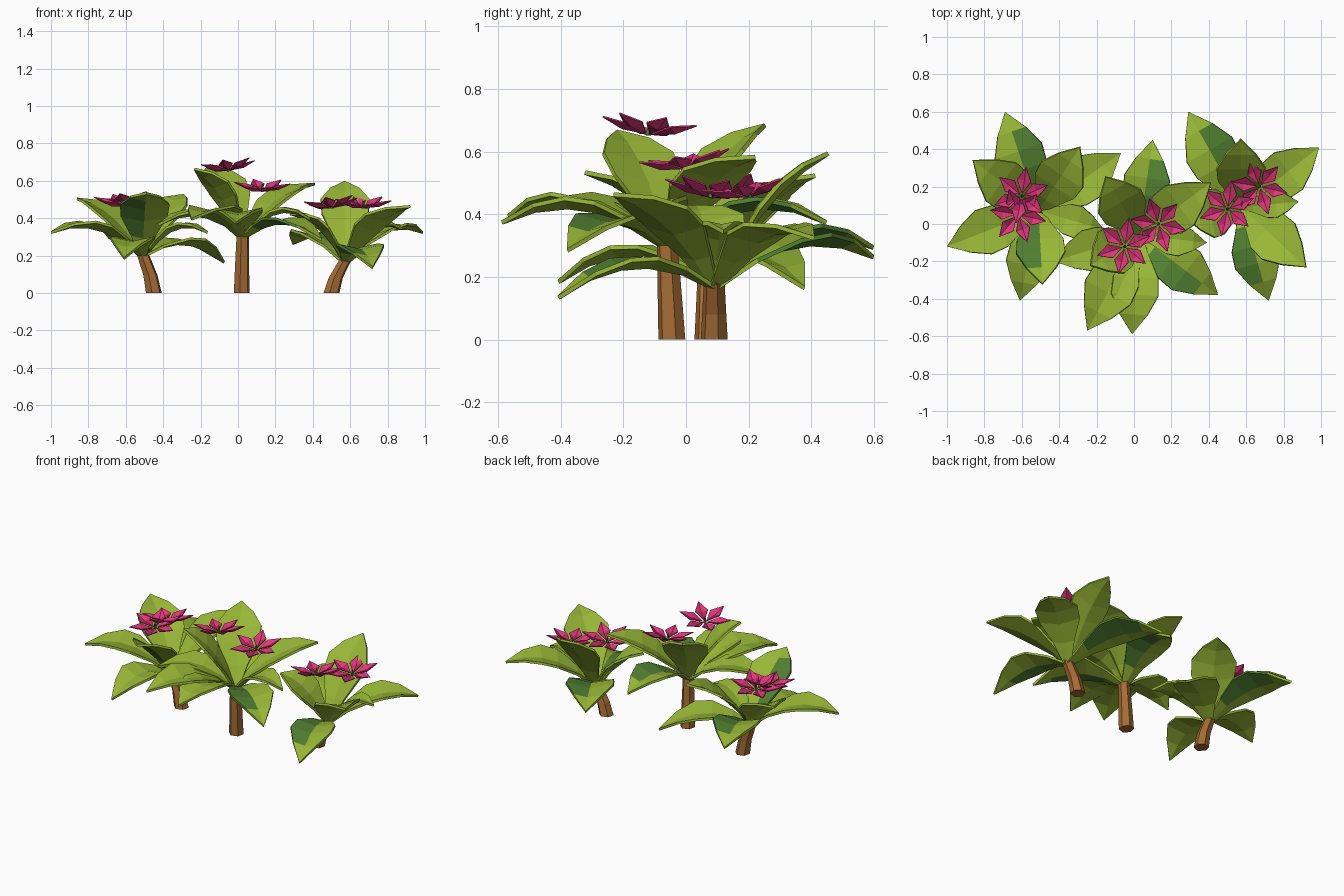
import bpy, bmesh, math
from mathutils import Vector

if "Cube" in bpy.data.objects:
    bpy.data.objects.remove(bpy.data.objects["Cube"])


def material(name, r, g, b):
    m = bpy.data.materials.new(name)
    m.diffuse_color = (r, g, b, 1)
    m.use_nodes = True
    m.node_tree.nodes["Principled BSDF"].inputs["Base Color"].default_value = m.diffuse_color
    return m


LIGHT = material("light_green", 0.31, 0.47, 0.037)
DARK = material("deep_green", 0.085, 0.22, 0.032)
PINK = material("pink", 0.74, 0.038, 0.20)
ROSE = material("dark_pink", 0.50, 0.022, 0.13)
BROWN = material("bark_brown", 0.38, 0.15, 0.035)


def make_object(name, bm, mats, thickness=0):
    if not thickness:
        bmesh.ops.recalc_face_normals(bm, faces=bm.faces)
    me = bpy.data.meshes.new(name)
    bm.to_mesh(me)
    bm.free()
    for m in mats:
        me.materials.append(m)
    ob = bpy.data.objects.new(name, me)
    bpy.context.collection.objects.link(ob)
    if thickness:
        s = ob.modifiers.new("thickness", 'SOLIDIFY')
        s.thickness = thickness
        s.offset = -1


# Six-sided trunk that starts upright and then leans to the crown
def trunk(name, base, top):
    bm = bmesh.new()
    rings = []
    for t in (0, 0.45, 1):
        p = base.lerp(top, t)
        p -= (top - base) * Vector((1, 1, 0)).length * 0
        p.x -= (top.x - base.x) * 0.6 * t * (1 - t)
        r = 0.044 - 0.01 * t
        rings.append([bm.verts.new(p + Vector((r * math.cos(a * math.tau / 6 + 0.3),
                                               r * math.sin(a * math.tau / 6 + 0.3), 0)))
                      for a in range(6)])
    for lo, hi in zip(rings, rings[1:]):
        for i in range(6):
            j = (i + 1) % 6
            bm.faces.new((lo[i], lo[j], hi[j], hi[i]))
    bm.faces.new(rings[0][::-1])
    bm.faces.new(rings[-1])
    make_object(name, bm, [BROWN])


# Arching pointed leaf, folded along its midrib; one half can be deep green
def leaf(name, crown, tip, half_dark):
    flat = Vector((tip.x - crown.x, tip.y - crown.y, 0))
    side = Vector((-flat.y, flat.x, 0)).normalized()
    upright = tip.z - crown.z > 0.2
    ctrl = crown + flat * (0.42 if upright else 0.5)
    ctrl.z = (crown.z + tip.z) / 2 + (0.10 if upright else 0.17)
    half = 0.13 if upright else 0.235 * flat.length
    bm = bmesh.new()
    rows = []
    for t, w in ((0, 0.16), (0.2, 0.5), (0.42, 0.95), (0.6, 1.0), (0.8, 0.6)):
        p = crown * (1 - t) ** 2 + ctrl * (2 * t * (1 - t)) + tip * t * t
        lift = Vector((0, 0, 0.22 * half * w))
        out = side * half * w
        rows.append([bm.verts.new(q) for q in (p + out + lift, p, p - out + lift)])
    end = bm.verts.new(tip)
    for i, (a, b) in enumerate(zip(rows, rows[1:])):
        for k in (0, 1):
            f = bm.faces.new((a[k + 1], b[k + 1], b[k], a[k]))
            f.material_index = int(half_dark and k == 1 and i > 0)
    for k in (0, 1):
        bm.faces.new((rows[-1][k + 1], end, rows[-1][k]))
    bmesh.ops.triangulate(bm, faces=bm.faces)
    make_object(name, bm, [LIGHT, DARK], 0.014)


# Six-petal star flower with a small green centre
def flower(name, c, normal, turn):
    rot = Vector((0, 0, 1)).rotation_difference(normal)
    bm = bmesh.new()
    for i in range(6):
        a = turn + i * math.tau / 6
        d = Vector((math.cos(a), math.sin(a), 0))
        s = Vector((-d.y, d.x, 0))

        def at(r, w, z):
            return bm.verts.new(c + rot @ (d * r + s * w + Vector((0, 0, z))))
        base, mid, tip = at(0.012, 0, 0), at(0.085, 0, 0.008), at(0.152, 0, 0.04)
        for sg in (1, -1):
            edge = at(0.08, 0.038 * sg, 0.024)
            for tri in ((base, mid, edge), (mid, tip, edge)):
                f = bm.faces.new(tri if sg > 0 else tri[::-1])
                f.material_index = int(sg < 0 and tri[0] is base)
    make_object(name, bm, [PINK, ROSE], 0.005)
    bm = bmesh.new()
    bmesh.ops.create_cone(bm, segments=5, radius1=0.010, radius2=0.003, depth=0.04,
                          cap_ends=True)
    for v in bm.verts:
        v.co = c + rot @ (v.co + Vector((0, 0, 0.012)))
    make_object(name + "_centre", bm, [DARK])


# Whole plant: trunk, ring of leaves (every fourth half dark), two flowers
def plant(name, base, top, tips, flowers):
    base, top = Vector((*base, 0)), Vector(top)
    trunk(name + "_trunk", base, top)
    crown = top - Vector((0, 0, 0.01))
    for i, tip in enumerate(tips):
        leaf(f"{name}_leaf_{i + 1}", crown, Vector(tip), i % 4 == 0 and i < 8)
    for i, c in enumerate(flowers):
        normal = Vector((-0.12 + 0.12 * i, 0.12 - 0.27 * i, 1))
        flower(f"{name}_flower_{i + 1}", Vector(c), normal, 0.35 + 0.5 * i)


plant("left", (-0.45, 0.07), (-0.51, 0.07, 0.21),
      [(-0.69, 0.6, 0.3), (-0.86, 0.34, 0.51), (-1, -0.12, 0.33), (-0.61, -0.41, 0.19),
       (-0.49, -0.32, 0.54), (-0.29, 0.41, 0.53), (-0.07, 0.38, 0.17), (-0.16, -0.03, 0.33)],
      [(-0.6, 0.15, 0.48), (-0.62, 0.05, 0.47)])

plant("centre", (0.02, -0.045), (0.025, -0.06, 0.31),
      [(0.45, -0.38, 0.29), (-0.15, 0.25, 0.69), (-0.25, -0.57, 0.4), (-0.01, -0.59, 0.38),
       (0.1, 0.45, 0.38), (0.41, 0.22, 0.59), (-0.23, -0.22, 0.67), (0.39, -0.1, 0.4),
       (-0.43, -0.2, 0.37)],
      [(-0.05, -0.12, 0.66), (0.13, 0, 0.55)])

plant("right", (0.5, 0.09), (0.575, 0.09, 0.18),
      [(0.29, 0.6, 0.27), (0.57, 0.45, 0.6), (0.99, 0.41, 0.33), (0.92, -0.23, 0.47),
       (0.72, -0.41, 0.14), (0.88, 0.12, 0.35), (0.28, 0.03, 0.43)],
      [(0.5, 0.08, 0.46), (0.67, 0.2, 0.46)])
